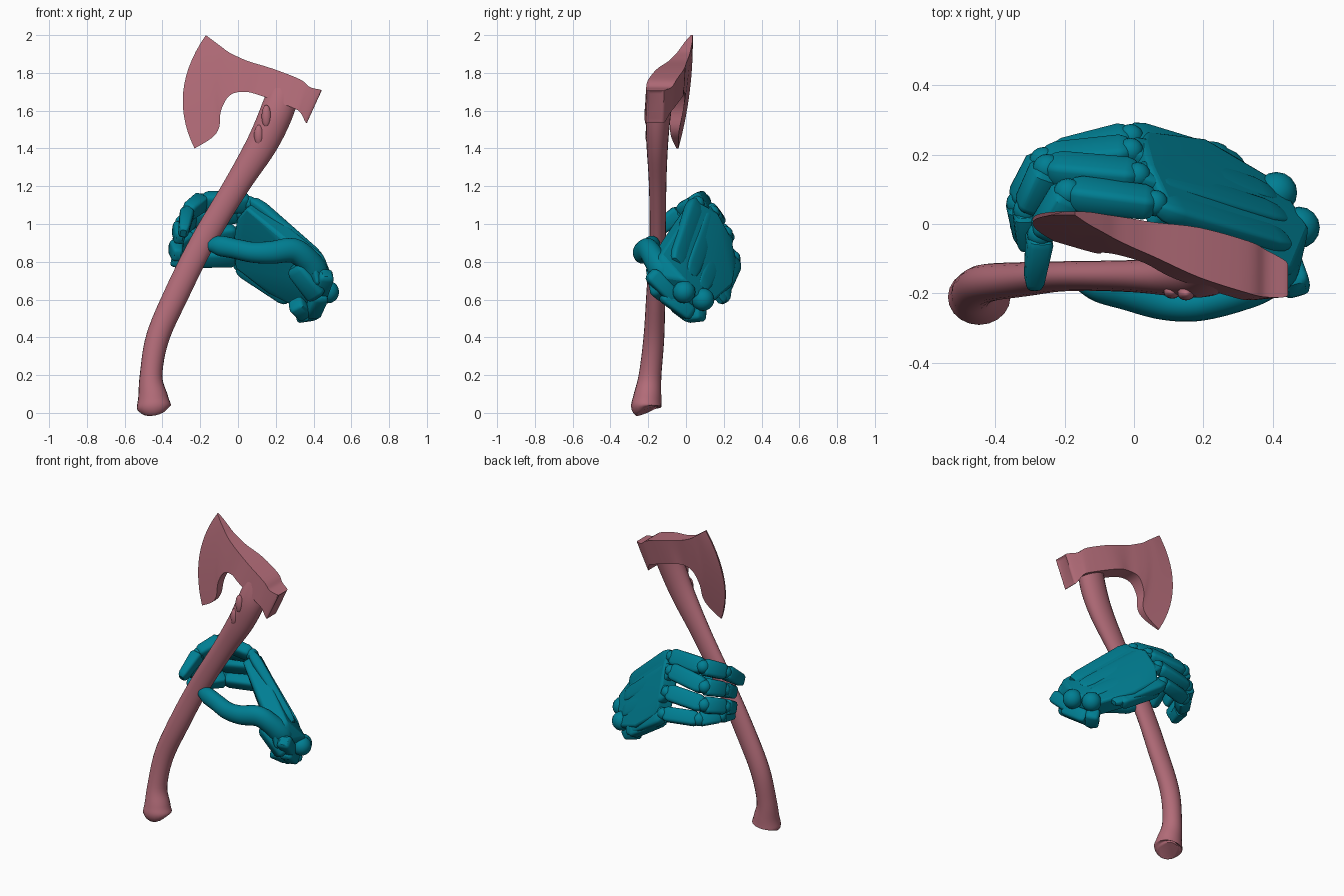
import bpy, bmesh
from math import cos, sin, pi, copysign
from mathutils import Vector as V

if "Cube" in bpy.data.objects:
    bpy.data.objects.remove(bpy.data.objects["Cube"])


def material(name, color):
    m = bpy.data.materials.new(name)
    m.diffuse_color = color
    m.use_nodes = True
    m.node_tree.nodes["Principled BSDF"].inputs["Base Color"].default_value = m.diffuse_color
    return m


RED = material("axe_red", (0.45, 0.15, 0.19, 1))
TEAL = material("hand_teal", (0.0, 0.21, 0.29, 1))


def finish(bm, name, mat, angle=0.6, bevel=0):
    bmesh.ops.recalc_face_normals(bm, faces=bm.faces)
    me = bpy.data.meshes.new(name)
    bm.to_mesh(me)
    bm.free()
    ob = bpy.data.objects.new(name, me)
    bpy.context.collection.objects.link(ob)
    me.materials.append(mat)
    if bevel:
        mod = ob.modifiers.new("bevel", 'BEVEL')
        mod.width, mod.segments = bevel, 3
    bpy.ops.object.select_all(action='DESELECT')
    ob.select_set(True)
    bpy.context.view_layer.objects.active = ob
    bpy.ops.object.shade_smooth_by_angle(angle=angle)
    return ob


def loft(bm, rings):
    rows = [[bm.verts.new(p) for p in r] for r in rings]
    n = len(rows[0])
    for a, b in zip(rows, rows[1:]):
        for i in range(n):
            bm.faces.new((a[i], a[(i + 1) % n], b[(i + 1) % n], b[i]))
    bm.faces.new(rows[0])
    bm.faces.new(rows[-1][::-1])


def smooth_rows(rows, steps=6):
    """Catmull-Rom through rows of numbers (position and radii alike)."""
    p = [rows[0]] + rows + [rows[-1]]
    out = []
    for i in range(1, len(p) - 2):
        for k in range(steps):
            t = k / steps
            out.append(tuple(0.5 * (2 * b + (c - a) * t + (2 * a - 5 * b + 4 * c - d) * t * t
                                    + (3 * b - a - 3 * c + d) * t ** 3)
                             for a, b, c, d in zip(*p[i - 1:i + 3])))
    return out + [rows[-1]]


def tube(bm, rows, ref, power=1.0, sides=20):
    """Sweep a rounded section; radius b lies along ref, radius a across it."""
    pts = [V(r[:3]) for r in rows]
    rings = []
    for i, r in enumerate(rows):
        t = (pts[min(i + 1, len(pts) - 1)] - pts[max(i - 1, 0)]).normalized()
        s = t.cross(ref).normalized()
        o = s.cross(t)
        ring = []
        for k in range(sides):
            c, d = cos(2 * pi * k / sides), sin(2 * pi * k / sides)
            c, d = copysign(abs(c) ** power, c), copysign(abs(d) ** power, d)
            ring.append(pts[i] + s * r[3] * c + o * r[4] * d)
        rings.append(ring)
    loft(bm, rings)


def plate(bm, p, q, a0, b0, a1, b1, ref):
    """Armour segment: squarish tapered bar with rounded ends."""
    rows = []
    for t, k in ((0, .6), (.04, .85), (.12, 1), (.85, 1), (.95, .85), (1, .6)):
        c = p.lerp(q, t)
        rows.append((*c, (a0 + (a1 - a0) * t) * k, (b0 + (b1 - b0) * t) * k))
    tube(bm, rows, ref, 0.5)


def ball(bm, c, r, scale=(1, 1, 1)):
    v = bmesh.ops.create_uvsphere(bm, u_segments=16, v_segments=10, radius=r)['verts']
    bmesh.ops.scale(bm, verts=v, vec=scale)
    bmesh.ops.translate(bm, verts=v, vec=c)


# Axe handle
bm = bmesh.new()
tube(bm, smooth_rows([
    (-.442, -.205, .012, .06, .06), (-.445, -.21, .03, .09, .08), (-.45, -.205, .08, .08, .075),
    (-.46, -.19, .2, .06, .06),
    (-.425, -.17, .4, .062, .055), (-.325, -.16, .63, .066, .05), (-.19, -.15, .9, .066, .043),
    (-.01, -.15, 1.2, .068, .046), (.125, -.152, 1.42, .082, .057), (.2, -.145, 1.58, .088, .065),
    (.25, -.12, 1.72, .085, .06)]), V((0, 1, 0)))
# Worn ridges below the head
ball(bm, V((.11, -.195, 1.47)), .05, (.5, .4, 1.1))
ball(bm, V((.15, -.2, 1.57)), .05, (.5, .4, 1.2))
finish(bm, "axe_handle", RED, 0.9)

# Axe head: top x z, bottom x z, half thickness, bulge of the cutting edge
cols = [(.435, 1.70, .37, 1.55, .03, 0), (.44, 1.71, .36, 1.535, .05, 0),
        (.38, 1.725, .33, 1.59, .068, 0),
        (.33, 1.765, .29, 1.615, .075, 0), (.19, 1.82, .12, 1.68, .072, 0),
        (.06, 1.86, .03, 1.70, .05, 0), (0, 1.885, -.045, 1.68, .042, .005),
        (-.05, 1.91, -.09, 1.60, .034, .02), (-.09, 1.94, -.10, 1.51, .026, .04),
        (-.13, 1.97, -.14, 1.455, .018, .06), (-.17, 2.0, -.23, 1.40, .005, .09)]
N = 14
rings = []
for x0, z0, x1, z1, th, bulge in smooth_rows(cols, 4):
    line = []
    for i in range(N + 1):
        v = i / N
        x = x0 + (x1 - x0) * v - bulge * 4 * v * (1 - v)
        z = z0 + (z1 - z0) * v
        line.append(V((x, -.055 - .24 * x + .15 * (z - 1.7), z)))
    off = V((0, th, 0))
    rings.append([p - off for p in line] + [p + off for p in reversed(line)])
bm = bmesh.new()
loft(bm, rings)
finish(bm, "axe_head", RED)

# Palm slab, broad towards the thumb side
ACROSS = V((-.05, .2, -.3)).normalized()     # index side to little-finger side
BACK = V((.55, .73, .40)).normalized()       # out of the back of the hand
bm = bmesh.new()
for p in ((.09, .05, 1.12), (.04, .16, 1.06), (.02, .23, .93), (.03, .26, .8), (.2, .24, .67),
          (.42, .11, .56), (.24, -.03, 1.0), (.45, -.14, .83), (.5, -.02, .7), (.47, -.15, .72)):
    for depth in (-.012, .085):
        bm.verts.new(V(p) - BACK * depth)
bmesh.ops.convex_hull(bm, input=bm.verts)
finish(bm, "palm", TEAL, bevel=.015)

# Fingers: base of the back plate, knuckle, two joints and tip
fingers = {
    "index": ((.44, -.05, .80), (.06, .06, 1.11), (-.19, .09, 1.12), (-.27, -.03, 1.06), (-.29, -.18, .95)),
    "middle": ((.43, .02, .73), (.01, .14, 1.06), (-.25, .16, 1.03), (-.31, .04, .98), (-.31, -.07, .92)),
    "ring": ((.40, .08, .66), (-.01, .21, .95), (-.26, .18, .92), (-.33, .06, .88), (-.32, -.05, .83)),
    "little": ((.31, .17, .60), (-.01, .25, .82), (-.23, .19, .82), (-.31, .08, .82), (-.33, -.03, .80)),
}
for name, pts in fingers.items():
    base, knuckle, mid, end, tip = [V(p) for p in pts]
    # Plate on the back of the hand
    bm = bmesh.new()
    plate(bm, base, knuckle, .022, .045, .036, .062, ACROSS)
    finish(bm, name + "_back_plate", TEAL)
    # Finger segments with small joints between them
    bm = bmesh.new()
    w = .046 if name == "little" else .053
    plate(bm, knuckle, mid, .038, w, .042, w, ACROSS)
    plate(bm, mid, end, .044, w, .038, w * .9, ACROSS)
    plate(bm, end, tip, .04, w * .9, .026, w * .7, ACROSS)
    for joint, r in ((knuckle, .038), (mid, .042), (end, .038)):
        ball(bm, joint, r)
    finish(bm, name + "_finger", TEAL)

# Thumb, pressed into the front of the handle
bm = bmesh.new()
tube(bm, smooth_rows([
    (.43, -.07, .68, .03, .03), (.41, -.12, .74, .07, .065), (.365, -.165, .81, .065, .06),
    (.29, -.2, .86, .065, .055), (.18, -.23, .85, .06, .05), (.08, -.225, .85, .055, .05),
    (-.02, -.2, .87, .053, .048), (-.1, -.18, .885, .053, .045), (-.15, -.165, .885, .03, .03)]),
    V((0, 1, .01)))
finish(bm, "thumb", TEAL, 0.9)
bm = bmesh.new()
plate(bm, V((.43, -.12, .62)), V((.3, -.16, .78)), .055, .06, .045, .055, ACROSS)
finish(bm, "thumb_base_pad", TEAL)

# Wrist knobs and edge guard
bm = bmesh.new()
ball(bm, V((.475, -.01, .64)), .06)
ball(bm, V((.41, .09, .6)), .06)
for p, q in (((.47, -.19, .74), (.42, -.05, .60)), ((.44, -.12, .63), (.39, .03, .52)),
             ((.33, .0, .52), (.40, .09, .53)), ((.3, -.06, .58), (.36, .02, .52))):
    plate(bm, V(p), V(q), .042, .042, .042, .042, V((1, 0, .2)))
finish(bm, "wrist_knobs", TEAL)
bm = bmesh.new()
plate(bm, V((.27, .19, .60)), V((.0, .22, .77)), .035, .04, .03, .035, ACROSS)
finish(bm, "palm_edge_guard", TEAL)
